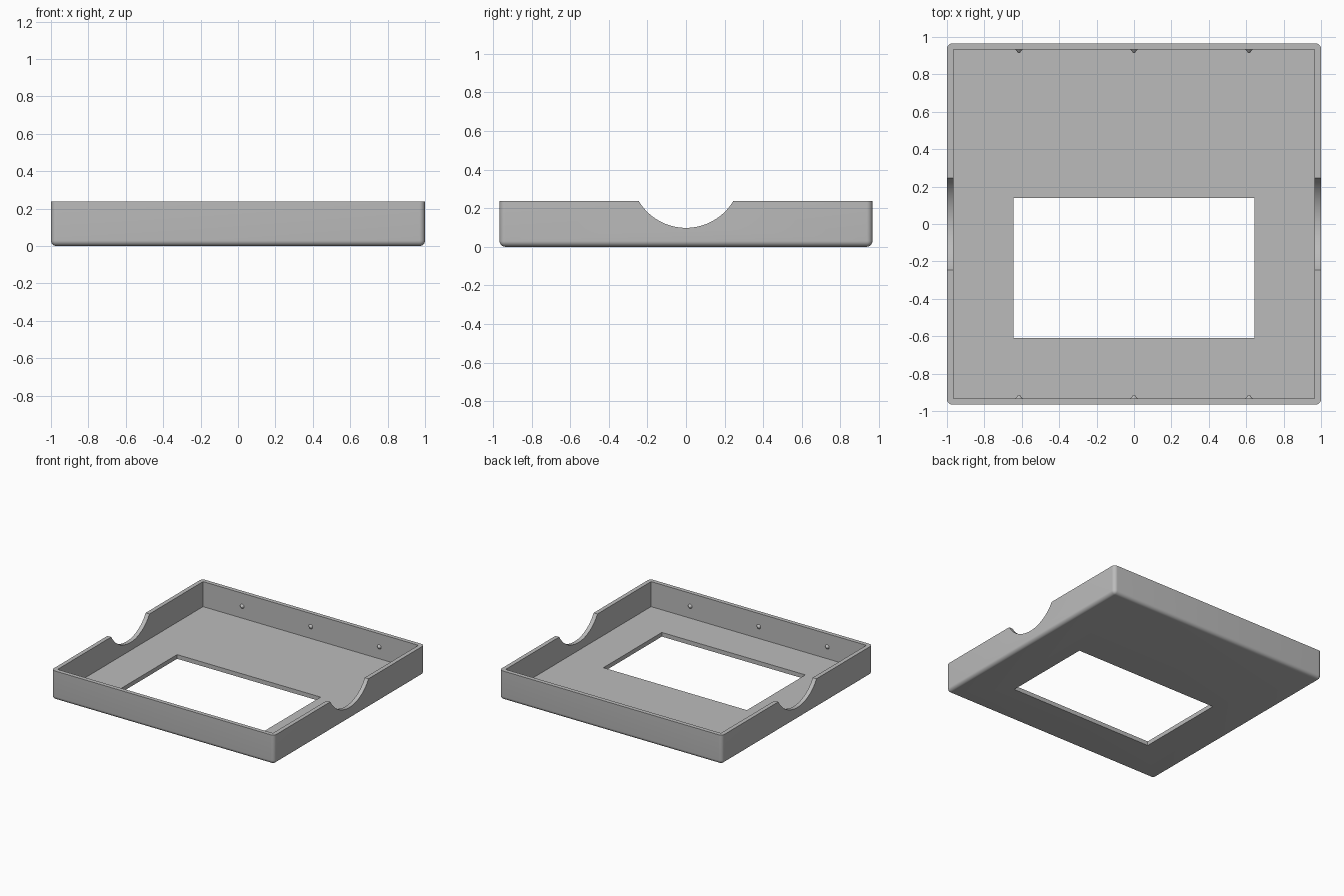
import bpy, bmesh, math
from mathutils import Matrix

if "Cube" in bpy.data.objects:
    bpy.data.objects.remove(bpy.data.objects["Cube"])

HALF_X, HALF_Y, HEIGHT = 1.0, 0.966, 0.237
WALL, ROUND = 0.034, 0.03

grey = bpy.data.materials.new("plain grey")
grey.use_nodes = True
colour = (0.5, 0.5, 0.5, 1)
grey.diffuse_color = colour
grey.node_tree.nodes["Principled BSDF"].inputs["Base Color"].default_value = colour


def add_object(name, bm):
    mesh = bpy.data.meshes.new(name)
    bm.to_mesh(mesh)
    bm.free()
    mesh.materials.append(grey)
    obj = bpy.data.objects.new(name, mesh)
    bpy.context.collection.objects.link(obj)
    return obj


def box(x0, x1, y0, y1, z0, z1):
    bm = bmesh.new()
    bmesh.ops.create_cube(bm, size=1)
    bmesh.ops.scale(bm, vec=(x1 - x0, y1 - y0, z1 - z0), verts=bm.verts)
    bmesh.ops.translate(bm, vec=((x0 + x1) / 2, (y0 + y1) / 2, (z0 + z1) / 2), verts=bm.verts)
    return bm


def cut(target, cutter):
    mod = target.modifiers.new("cut", 'BOOLEAN')
    mod.operation, mod.solver, mod.object = 'DIFFERENCE', 'EXACT', cutter
    bpy.context.view_layer.objects.active = target
    bpy.ops.object.modifier_apply(modifier=mod.name)
    bpy.data.objects.remove(cutter)


# Outer block, rounded everywhere except the top rim
bm = box(-HALF_X, HALF_X, -HALF_Y, HALF_Y, 0, HEIGHT)
edges = [e for e in bm.edges if min(v.co.z for v in e.verts) < HEIGHT / 2]
bmesh.ops.bevel(bm, geom=edges, offset=ROUND, segments=8, profile=0.5, affect='EDGES')
tray = add_object("tray_shell", bm)

# Hollow interior and floor window
ix, iy = HALF_X - WALL, HALF_Y - WALL
cut(tray, add_object("cavity_cutter", box(-ix, ix, -iy, iy, WALL, 1)))
cut(tray, add_object("window_cutter", box(-0.644, 0.644, -0.61, 0.139, -1, 0.1)))

# Round notch through both side walls
bm = bmesh.new()
place = Matrix.Translation((0, 0, 0.383)) @ Matrix.Rotation(math.pi / 2, 4, 'Y')
bmesh.ops.create_cone(bm, cap_ends=True, segments=96, radius1=0.285, radius2=0.285,
                      depth=3, matrix=place)
cut(tray, add_object("notch_cutter", bm))

bpy.ops.object.select_all(action='DESELECT')
tray.select_set(True)
bpy.context.view_layer.objects.active = tray
bpy.ops.object.shade_smooth_by_angle(angle=math.radians(30))

# Small pointed snap bumps on the front and back inner walls
for side, label in ((1, "back"), (-1, "front")):
    for x, spot in ((-0.615, "right"), (0, "middle"), (0.615, "left")):
        bm = bmesh.new()
        place = (Matrix.Translation((x, side * (iy - 0.009), 0.13))
                 @ Matrix.Rotation(side * math.pi / 2, 4, 'X'))
        bmesh.ops.create_cone(bm, cap_ends=True, segments=24, radius1=0.019,
                              radius2=0.003, depth=0.02, matrix=place)
        bump = add_object(f"snap_bump_{label}_{spot}", bm)
        bpy.ops.object.select_all(action='DESELECT')
        bump.select_set(True)
        bpy.context.view_layer.objects.active = bump
        bpy.ops.object.shade_smooth_by_angle(angle=math.radians(30))
